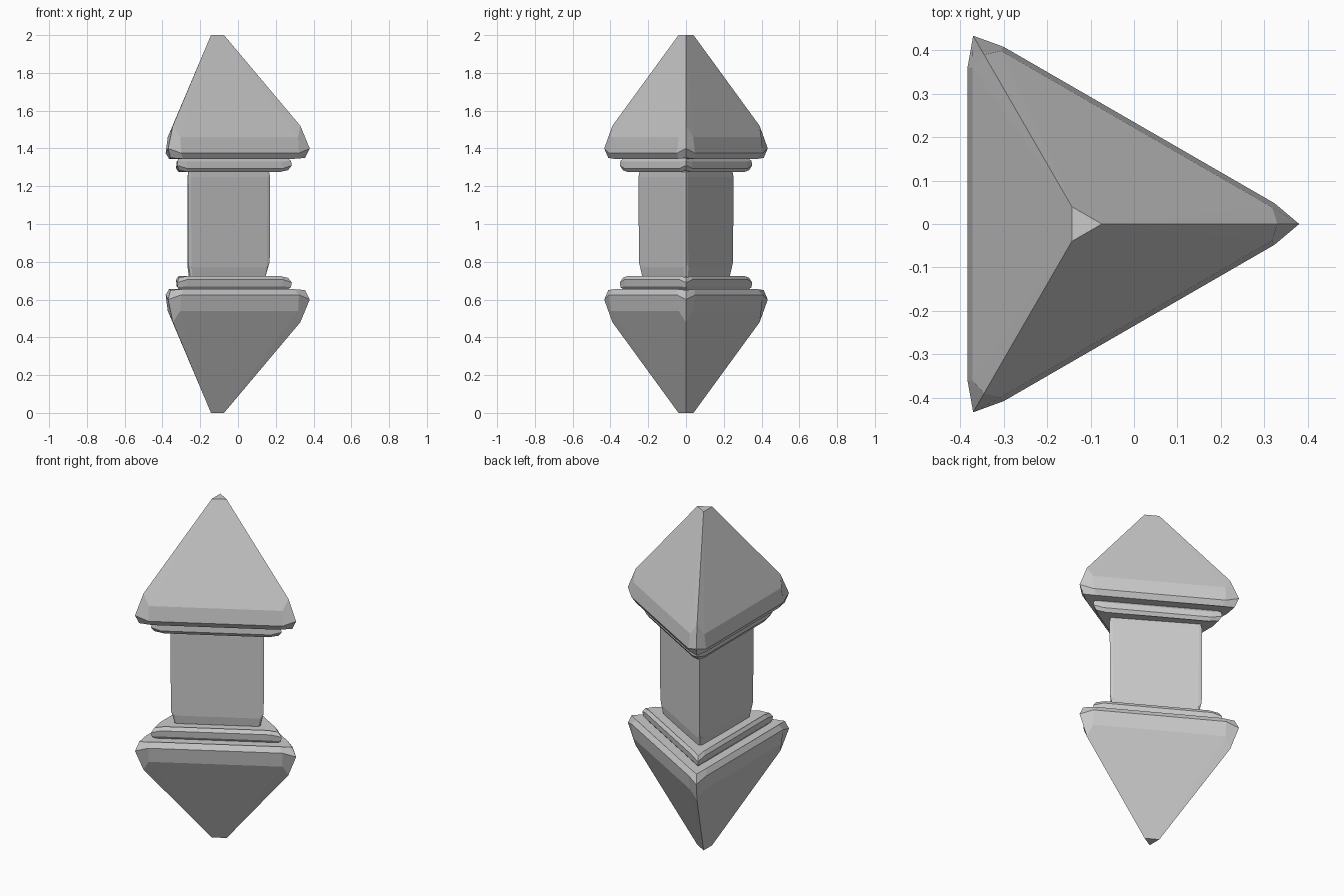
import bpy, bmesh
from math import pi
from mathutils import Vector, Matrix

if "Cube" in bpy.data.objects:
    bpy.data.objects.remove(bpy.data.objects["Cube"])

CX = -0.12  # axis of the equilateral cross-section


def tri_ring(d, s, zs, r, zt):
    """Triangle with clipped corners: sides at distance d and half-length s
    (height zs), corner tips at radius r (height zt)."""
    pts = []
    n, t = Vector((0.5, 0.866, 0)), Vector((0.866, -0.5, 0))
    for i in range(3):
        rot = Matrix.Rotation(i * 2 * pi / 3, 3, 'Z')
        b = d * n + s * t
        for p in ((b.x, -b.y, zs), (r, 0, zt), (b.x, b.y, zs)):
            q = rot @ Vector(p)
            pts.append((q.x + CX, q.y, q.z))
    return pts


def loft(name, sections, flip=False):
    bm = bmesh.new()
    rings = []
    for sec in sections:
        rings.append([bm.verts.new((x, y, 2 - z if flip else z))
                      for x, y, z in tri_ring(*sec)])
    for a, b in zip(rings, rings[1:]):
        for i in range(9):
            j = (i + 1) % 9
            bm.faces.new((a[i], a[j], b[j], b[i]))
    bm.faces.new(rings[0])
    bm.faces.new(rings[-1])
    bmesh.ops.recalc_face_normals(bm, faces=bm.faces)
    me = bpy.data.meshes.new(name)
    bm.to_mesh(me)
    bm.free()
    ob = bpy.data.objects.new(name, me)
    bpy.context.collection.objects.link(ob)
    return ob


# pointed head: worn rim, then sloping faces up to a small flat tip
head = [(0.245, 0.34, 1.345, 0.475, 1.35),
        (0.263, 0.36, 1.375, 0.50, 1.40),
        (0.252, 0.36, 1.46, 0.45, 1.52),
        (0.023, 0.036, 2.0, 0.046, 2.0)]
# thin collar with softened edges
collar = [(0.195, 0.28, 1.275, 0.385, 1.285),
          (0.208, 0.295, 1.295, 0.405, 1.31),
          (0.205, 0.29, 1.33, 0.40, 1.335),
          (0.19, 0.27, 1.348, 0.38, 1.348)]
for label, flip in (("upper", False), ("lower", True)):
    loft(label + "_point", head, flip)
    loft(label + "_collar", collar, flip)

# triangular shaft, chipped at the foot
loft("shaft", [(0.14, 0.22, 0.72, 0.265, 0.72),
               (0.147, 0.23, 0.77, 0.288, 0.80),
               (0.147, 0.235, 1.25, 0.29, 1.25),
               (0.143, 0.23, 1.285, 0.283, 1.285)])
